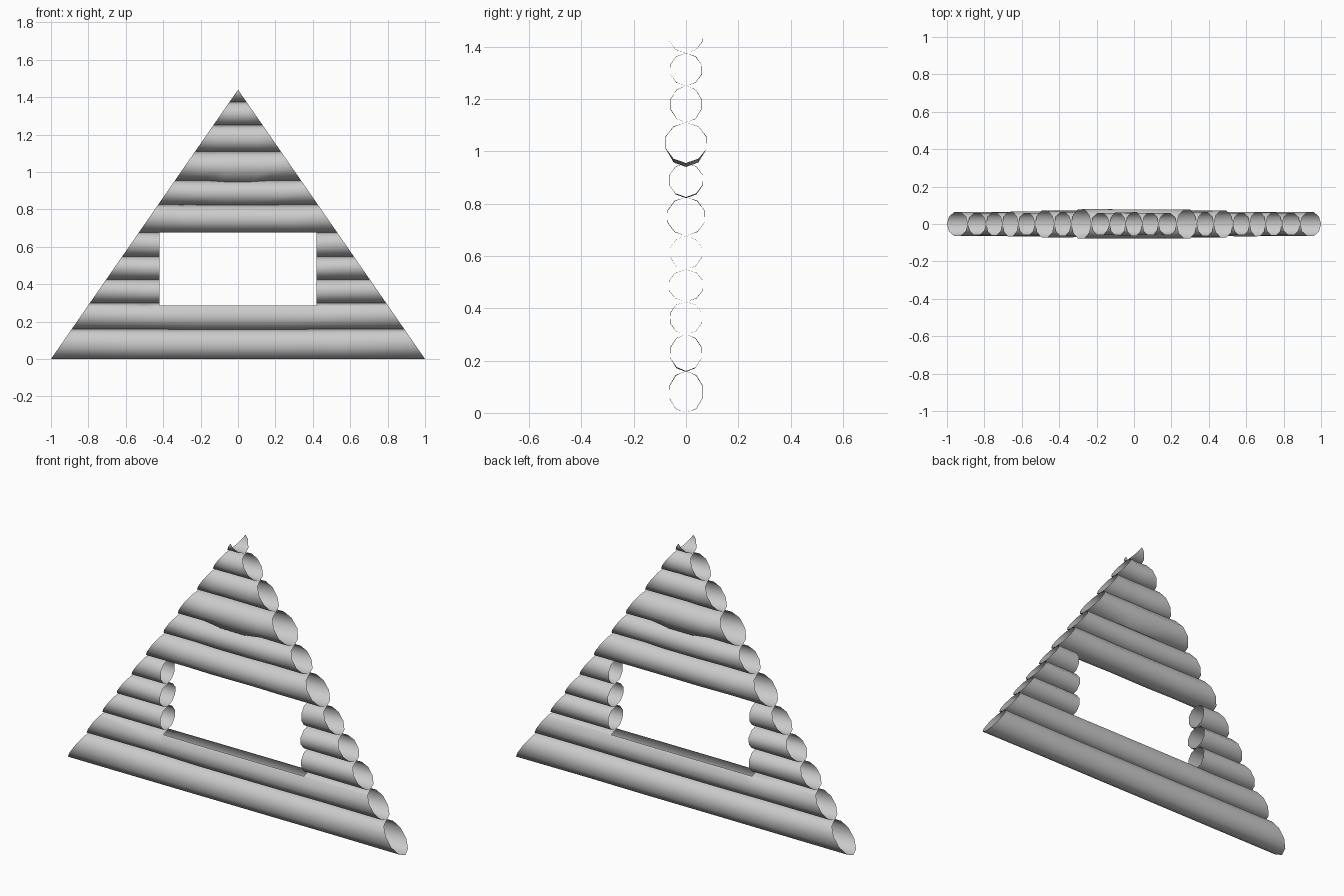
import bpy, bmesh, math, random
from mathutils import Vector

random.seed(4)
cube = bpy.data.objects.get("Cube")
if cube:
    bpy.data.objects.remove(cube)

PEAK = 1.44           # height of the gable tip
WIN_X, SILL = 0.42, 0.285
SIDES = 10

grey = bpy.data.materials.new("log_grey")
grey.use_nodes = True
colour = (0.6, 0.6, 0.6, 1)
grey.diffuse_color = colour
grey.node_tree.nodes["Principled BSDF"].inputs["Base Color"].default_value = colour


def cut(bm, point, normal, clear=True):
    bmesh.ops.bisect_plane(bm, geom=bm.verts[:] + bm.edges[:] + bm.faces[:],
                           plane_co=Vector(point), plane_no=Vector(normal),
                           clear_outer=clear)


def tube(z0, z1, width, swell):
    """Open ten-sided log along x, slightly uneven in the middle."""
    bm = bmesh.new()
    mid, rz, ry = (z0 + z1) / 2, (z1 - z0) / 2, width / math.sin(math.radians(72))
    half = max(1 - mid / PEAK, 0.05)
    stations = [-half - 0.2] + [half * f for f in (-0.6, -0.25, 0.25, 0.6)] + [half + 0.2]
    rings = []
    for n, x in enumerate(stations):
        inner = 0 < n < len(stations) - 1
        grow = swell if n in (2, 3) else 0
        ring = []
        for k in range(SIDES):
            a = 2 * math.pi * k / SIDES
            s = 1 - (random.uniform(0, 0.04) if inner and k % 5 else 0)
            z = mid + rz * s * math.cos(a) - (grow if math.cos(a) < -0.5 else 0)
            ring.append(bm.verts.new((x, ry * s * math.sin(a), z)))
        rings.append(ring)
    for a, b in zip(rings, rings[1:]):
        for k in range(SIDES):
            j = (k + 1) % SIDES
            bm.faces.new((a[k], b[k], b[j], a[j]))
    # Sloping gable ends
    for side in (-1, 1):
        cut(bm, (side, 0, 0), (side * PEAK, 0, 1))
    return bm


def finish(bm, name):
    mesh = bpy.data.meshes.new(name)
    bm.to_mesh(mesh)
    bm.free()
    mesh.materials.append(grey)
    for p in mesh.polygons:
        p.use_smooth = True
    obj = bpy.data.objects.new(name, mesh)
    bpy.context.collection.objects.link(obj)


# Courses from the ground up: bottom, top, half depth, sag, kind
courses = [
    (0.0, 0.16, 0.064, 0, "full"),
    (0.16, 0.30, 0.06, 0.003, "sill"),
    (0.30, 0.425, 0.062, 0, "split"),
    (0.425, 0.548, 0.066, 0, "split"),
    (0.548, 0.677, 0.06, 0, "split"),
    (0.677, 0.825, 0.072, 0, "full"),
    (0.825, 0.955, 0.065, 0.004, "full"),
    (0.955, 1.11, 0.079, 0.015, "full"),
    (1.11, 1.25, 0.059, 0, "full"),
    (1.25, 1.375, 0.061, 0, "full"),
    (1.375, 1.505, 0.065, 0, "full"),
]

for i, (z0, z1, width, swell, kind) in enumerate(courses, 1):
    if kind == "split":
        # Short logs either side of the window
        for side, label in ((1, "left"), (-1, "right")):
            bm = tube(z0, z1, width, swell)
            cut(bm, (side * WIN_X, 0, 0), (-side, 0, 0))
            finish(bm, f"{label}_short_log_{i}")
        continue
    bm = tube(z0, z1, width, swell)
    if kind == "sill":
        # Trim the top of the log across the window opening
        for side in (-1, 1):
            cut(bm, (side * WIN_X, 0, 0), (1, 0, 0), False)
        cut(bm, (0, 0, SILL), (0, 0, 1), False)
        waste = [f for f in bm.faces
                 if abs(f.calc_center_median().x) < WIN_X
                 and f.calc_center_median().z > SILL]
        bmesh.ops.delete(bm, geom=waste, context="FACES")
    finish(bm, f"wall_log_{i}")
